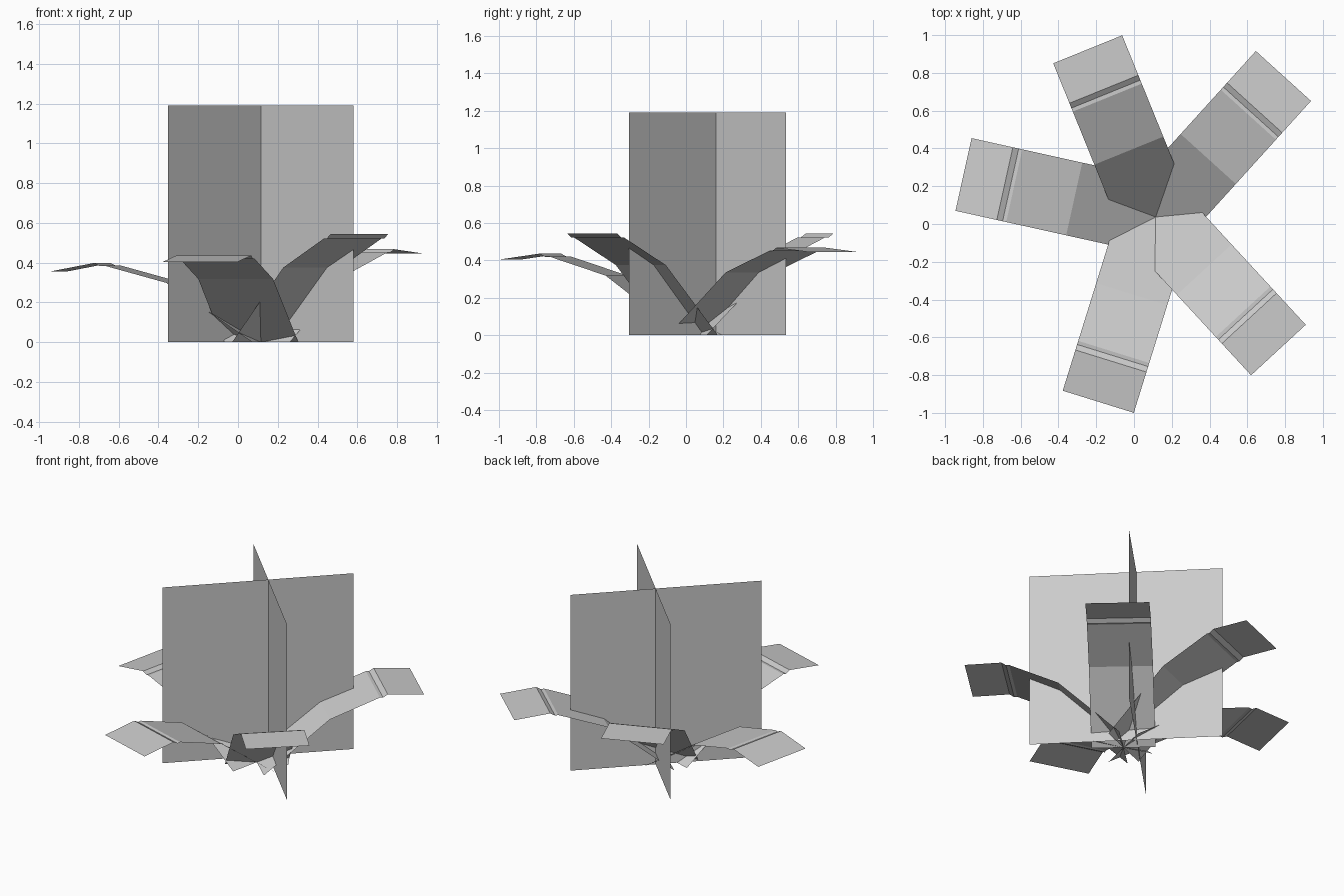
import bpy
from math import radians, degrees, cos, sin, atan2
from mathutils import Vector

if "Cube" in bpy.data.objects:
    bpy.data.objects.remove(bpy.data.objects["Cube"])


def make_object(name, verts, faces):
    mesh = bpy.data.meshes.new(name)
    mesh.from_pydata(verts, [], faces)
    mesh.update()
    obj = bpy.data.objects.new(name, mesh)
    bpy.context.collection.objects.link(obj)
    return obj


# Crossed upright foliage cards (front arms longer than back arms)
CX, CY, HEIGHT = 0.115, 0.16, 1.19
for name, side in (("upright_card_a", 1), ("upright_card_b", -1)):
    front = (CX - side * 0.466, CY - 0.466)
    back = (CX + side * 0.375, CY + 0.375)
    make_object(name,
                [(*front, 0), (*back, 0), (*back, HEIGHT), (*front, HEIGHT)],
                [(0, 1, 2, 3)])

# Side profile shared by all bent leaves: (distance outward, height)
PROFILE = [(0, 0), (0.379, 0.375), (0.682, 0.522), (0.702, 0.522),
           (0.73, 0.543), (0.958, 0.543)]
HALF_WIDTH = 0.197
BASE = Vector((0.115, 0.037, 0))


def bent_leaf(name, dx, dy, droop):
    """Extrude the profile sideways, tip it down by droop, aim it along dx, dy."""
    a, t = atan2(dy, dx), radians(droop)
    out = Vector((cos(a), sin(a), 0))
    across = Vector((-sin(a), cos(a), 0)) * HALF_WIDTH
    verts, faces = [], []
    for s, z in PROFILE:
        p = BASE + out * (s * cos(t) + z * sin(t))
        p.z = z * cos(t) - s * sin(t)
        verts += [p - across, p + across]
    for i in range(len(PROFILE) - 1):
        k = 2 * i
        faces.append((k, k + 2, k + 3, k + 1))
    return make_object(name, verts, faces)


# Five leaves around the base
bent_leaf("leaf_back", -0.376, 0.927, 0)
bent_leaf("leaf_left", -0.976, 0.216, 10.7)
bent_leaf("leaf_front", -0.297, -0.955, 8)
bent_leaf("leaf_front_right", 0.678, -0.735, 0)
bent_leaf("leaf_back_right", 0.671, 0.741, 5.7)
